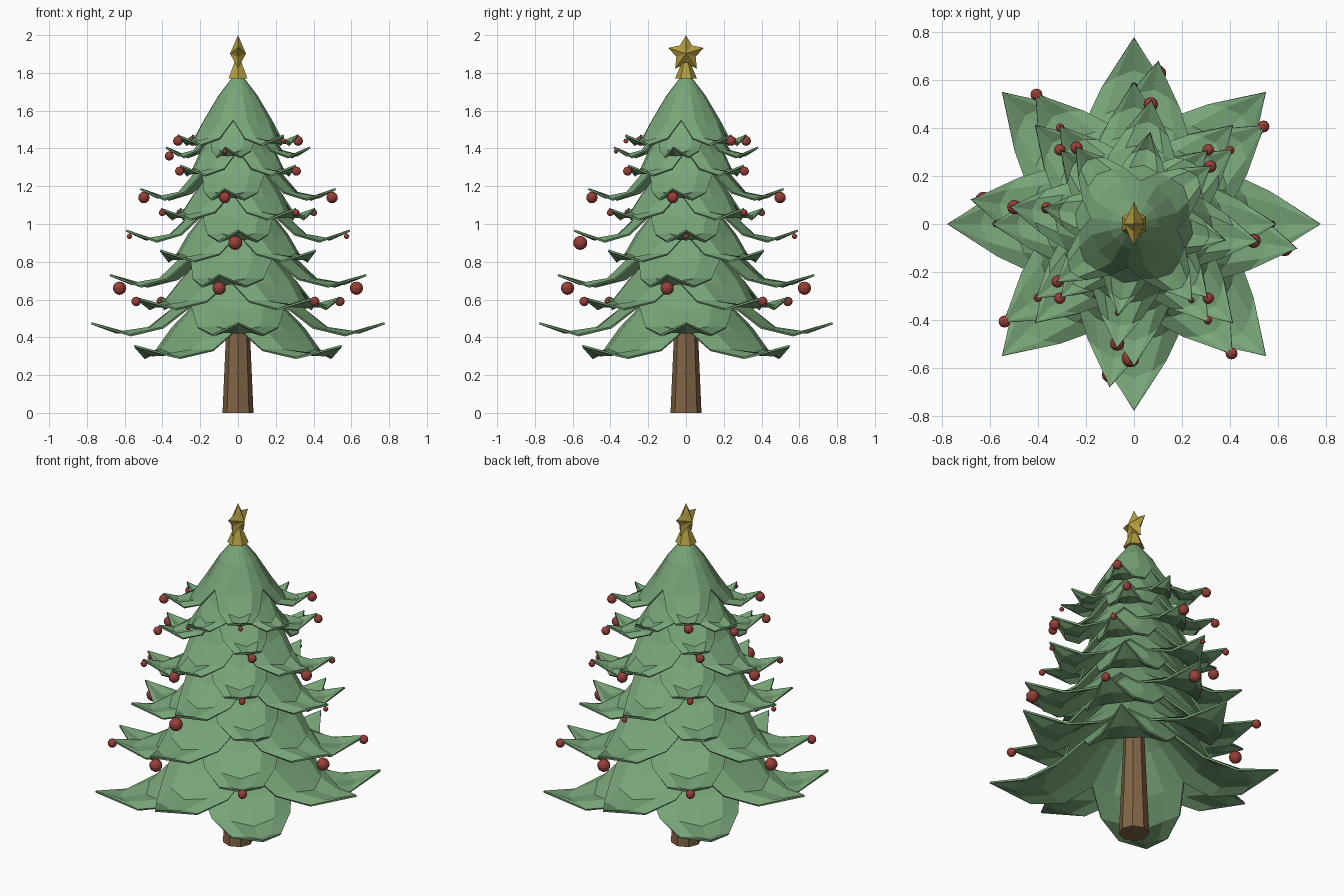
import bpy, bmesh, math
from mathutils import Matrix, Vector

if "Cube" in bpy.data.objects:
    bpy.data.objects.remove(bpy.data.objects["Cube"])


def material(name, rgb):
    m = bpy.data.materials.new(name)
    m.diffuse_color = (*rgb, 1)
    m.use_nodes = True
    m.node_tree.nodes["Principled BSDF"].inputs["Base Color"].default_value = m.diffuse_color
    return m


GREEN = material("needles", (0.19, 0.38, 0.19))
BROWN = material("bark", (0.22, 0.13, 0.06))
GOLD = material("gold", (0.45, 0.33, 0.05))
RED = material("red", (0.32, 0.05, 0.04))


def make_object(name, bm, mat):
    bmesh.ops.recalc_face_normals(bm, faces=bm.faces[:])
    me = bpy.data.meshes.new(name)
    bm.to_mesh(me)
    bm.free()
    me.materials.append(mat)
    ob = bpy.data.objects.new(name, me)
    bpy.context.collection.objects.link(ob)
    return ob


# Leaf rows: spine (out, up), edge (out, side, up); lengths relative to a 0.775 tier,
# heights relative to the tip
ROWS = [
    ((0.05, 0.37), (0.035, 0.035, 0.37)),
    ((0.20, 0.25), (0.141, 0.141, 0.25)),
    ((0.36, 0.06), (0.25, 0.25, 0.09)),
    ((0.50, -0.045), (0.40, 0.215, -0.025)),
    ((0.64, -0.05), (0.57, 0.135, -0.065)),
]


def branch_tier(name, angle, reach, tip_z):
    """Four drooping pointed leaves with upturned tips."""
    bm = bmesh.new()
    s = reach / 0.775
    zs = 0.65 + 0.35 * s
    for k in range(4):
        rot = Matrix.Rotation(math.radians(angle + 90 * k), 3, 'Z')

        def vert(out, side, up):
            p = rot @ Vector((out * s, side * s, 0))
            return bm.verts.new((p.x, p.y, tip_z + up * zs))

        grid = []
        for i, ((so, su), (eo, es, eu)) in enumerate(ROWS):
            if i < 3:
                mo, ms = so * math.cos(math.pi / 8), so * math.sin(math.pi / 8)
            else:
                mo, ms = so * 0.6 + eo * 0.4, es * 0.55
            mu = (su + eu) / 2 + (0.012 if i > 1 else 0)
            grid.append([vert(eo, -es, eu), vert(mo, -ms, mu), vert(so, 0, su),
                         vert(mo, ms, mu), vert(eo, es, eu)])
        for a, b in zip(grid, grid[1:]):
            for j in range(4):
                bm.faces.new((a[j], b[j], b[j + 1], a[j + 1]))
        tip = vert(0.775, 0, 0)
        for j in range(4):
            bm.faces.new((grid[-1][j], tip, grid[-1][j + 1]))
    bmesh.ops.remove_doubles(bm, verts=bm.verts[:], dist=0.001)
    bmesh.ops.recalc_face_normals(bm, faces=bm.faces[:])
    if sum(f.normal.z for f in bm.faces) < 0:
        bmesh.ops.reverse_faces(bm, faces=bm.faces[:])
    me = bpy.data.meshes.new(name)
    bm.to_mesh(me)
    bm.free()
    me.materials.append(GREEN)
    ob = bpy.data.objects.new(name, me)
    bpy.context.collection.objects.link(ob)
    mod = ob.modifiers.new("thickness", 'SOLIDIFY')
    mod.thickness, mod.offset = 0.011, -1


# Branch tiers from bottom to top: angle, reach, tip height
TIERS = [(45, .775, .36), (0, .775, .48), (37, .68, .615), (-8.5, .685, .735),
         (45, .58, .865), (0, .59, .97), (37, .51, 1.085), (-8, .52, 1.19),
         (45, .43, 1.315), (-10, .385, 1.41), (37, .40, 1.475)]
for i, (a, r, z) in enumerate(TIERS):
    branch_tier(f"branch_tier_{i + 1}", a, r, z)


def cone(name, r1, r2, z1, z2, sides, mat):
    bm = bmesh.new()
    bmesh.ops.create_cone(bm, cap_ends=True, segments=sides, radius1=r1, radius2=r2,
                          depth=z2 - z1,
                          matrix=Matrix.Translation((0, 0, (z1 + z2) / 2)))
    return make_object(name, bm, mat)


# Trunk and star socket
cone("trunk", 0.082, 0.025, 0, 1.3, 8, BROWN)
cone("star_base", 0.058, 0.022, 1.77, 1.855, 6, GOLD)

# Faceted five-pointed star, facing along x
bm = bmesh.new()
ring = []
for i in range(10):
    r = 0.098 if i % 2 == 0 else 0.054
    t = math.pi * i / 5
    ring.append(bm.verts.new((0, r * math.sin(t), 1.902 + r * math.cos(t))))
for x in (-0.042, 0.042):
    c = bm.verts.new((x, 0, 1.902))
    for i in range(10):
        bm.faces.new((c, ring[i], ring[(i + 1) % 10]))
make_object("star", bm, GOLD)

# Ornaments hanging at the leaf tips: angle, distance, height, ball radii round the tier
BAUBLES = [
    (37, .675, .59, (.025,) * 4),
    (-9, .635, .66, (.035,) * 4),
    (0, .575, .935, (.014, .014, .014, 0)),
    (-91.5, .56, .90, (.037, 0, 0, 0)),
    (37.5, .505, 1.06, (.018,) * 4),
    (-8, .503, 1.14, (.03,) * 4),
    (45, .437, 1.28, (.024,) * 4),
    (-10.5, .37, 1.36, (0, 0, .024, 0)),
    (-10.5, .377, 1.385, (0, 0, 0, .012)),
    (37, .398, 1.44, (.026, .026, .026, .013)),
]
n = 0
for ang, dist, z, radii in BAUBLES:
    for k, r in enumerate(radii):
        if not r:
            continue
        t = math.radians(ang + 90 * k)
        bm = bmesh.new()
        bmesh.ops.create_uvsphere(bm, u_segments=12, v_segments=8, radius=r,
                                  matrix=Matrix.Translation((dist * math.cos(t),
                                                             dist * math.sin(t), z)))
        n += 1
        make_object(f"ornament_{n}", bm, RED)
